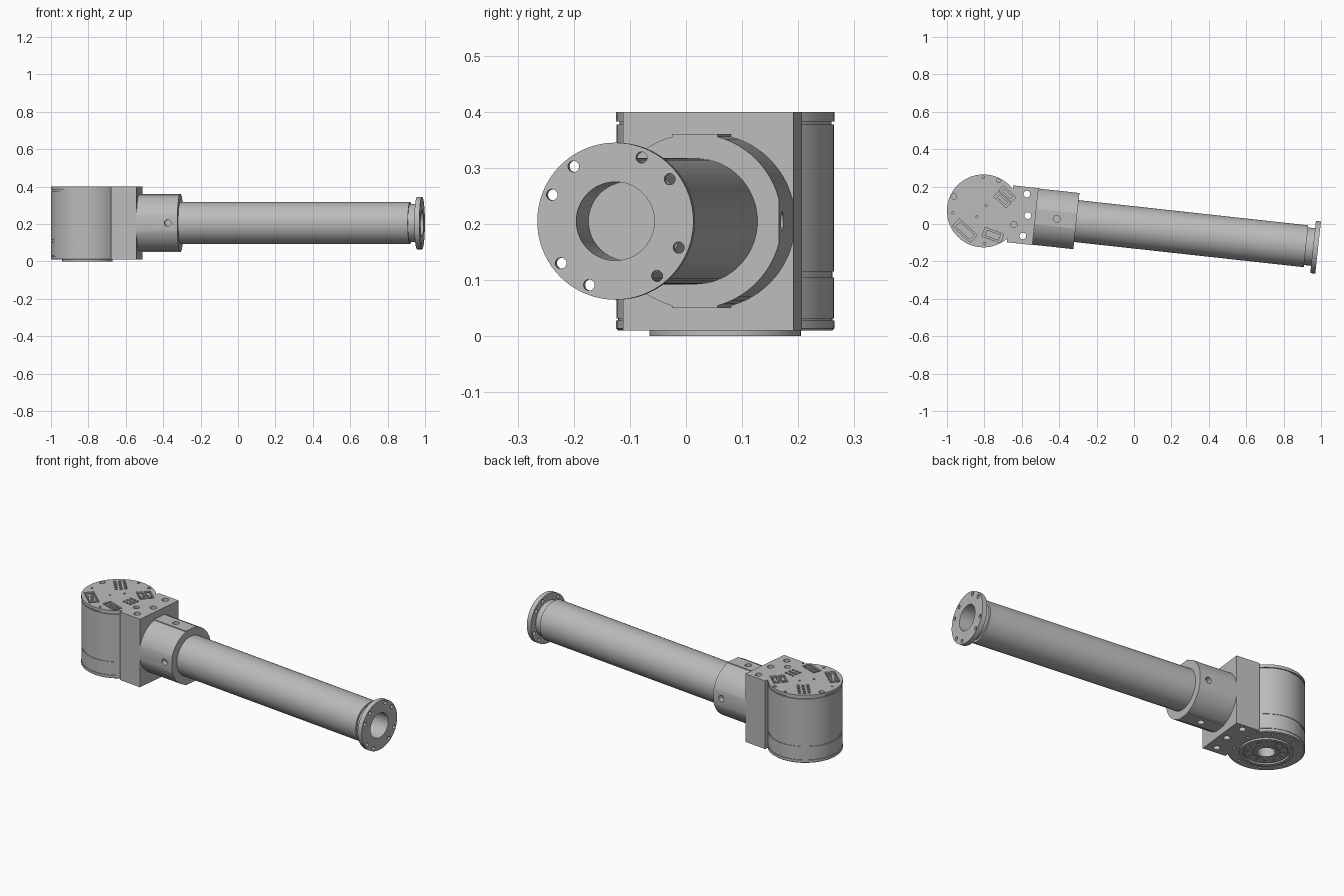
import bpy, bmesh, math
from math import sin, cos, acos, radians
from mathutils import Matrix, Vector

cube = bpy.data.objects.get("Cube")
if cube:
    bpy.data.objects.remove(cube, do_unlink=True)

# Local frame: joint axis at origin, arm along +x
FRAME = Matrix.Translation((-0.805, 0.07, 0)) @ Matrix.Rotation(radians(-6.25), 4, 'Z')
AXIS_Z = 0.205
TO_ARM = Matrix.Translation((0, 0, AXIS_Z)) @ Matrix.Rotation(radians(90), 4, 'Y')

metal = bpy.data.materials.new("machined grey")
metal.use_nodes = True
colour = (0.5, 0.5, 0.5, 1)
metal.diffuse_color = colour
metal.node_tree.nodes["Principled BSDF"].inputs["Base Color"].default_value = colour


def finish(name, bm):
    bmesh.ops.recalc_face_normals(bm, faces=bm.faces[:])
    mesh = bpy.data.meshes.new(name)
    bm.to_mesh(mesh)
    bm.free()
    mesh.materials.append(metal)
    obj = bpy.data.objects.new(name, mesh)
    bpy.context.collection.objects.link(obj)
    obj.matrix_world = FRAME
    return obj


def lathe(name, profile, along_arm=False, steps=72):
    bm = bmesh.new()
    verts = [bm.verts.new((r, 0, h)) for r, h in profile]
    edges = [bm.edges.new(p) for p in zip(verts, verts[1:])]
    bmesh.ops.spin(bm, geom=verts + edges, cent=(0, 0, 0), axis=(0, 0, 1),
                   angle=math.tau, steps=steps)
    bmesh.ops.remove_doubles(bm, verts=bm.verts[:], dist=1e-5)
    if along_arm:
        bm.transform(TO_ARM)
    return finish(name, bm)


def add_box(bm, centre, size, angle=0.0):
    m = Matrix.Translation(centre) @ Matrix.Rotation(radians(angle), 4, 'Z')
    bmesh.ops.create_cube(bm, size=1, matrix=m @ Matrix.Diagonal((*size, 1)))


def add_rod(bm, centre, radius, depth, axis='Z', segments=20):
    turn = {'Z': Matrix(), 'X': Matrix.Rotation(radians(90), 4, 'Y'),
            'Y': Matrix.Rotation(radians(90), 4, 'X')}[axis]
    bmesh.ops.create_cone(bm, cap_ends=True, segments=segments, radius1=radius, radius2=radius,
                          depth=depth, matrix=Matrix.Translation(centre) @ turn)


def carve(targets, bm):
    cutter = finish("cutter", bm)
    cutter.hide_render = True
    for obj in targets:
        mod = obj.modifiers.new("cut", 'BOOLEAN')
        mod.operation, mod.solver, mod.object = 'DIFFERENCE', 'EXACT', cutter
        mod.use_self = True
        bpy.context.view_layer.objects.active = obj
        bpy.ops.object.modifier_apply(modifier="cut")
    bpy.data.objects.remove(cutter, do_unlink=True)


def local(x, y, z=0.4):
    return FRAME.inverted() @ Vector((x, y, z))


# Joint housing with seams and blind bore
housing = lathe("joint_housing", [
    (0, 0.12), (0.045, 0.12), (0.045, 0.01), (0.19, 0.01), (0.195, 0.014), (0.195, 0.028),
    (0.191, 0.028), (0.191, 0.032), (0.194, 0.032), (0.194, 0.105), (0.191, 0.105),
    (0.191, 0.115), (0.194, 0.115), (0.194, 0.377), (0.189, 0.377), (0.189, 0.383),
    (0.195, 0.383), (0.195, 0.4), (0, 0.4)])

# Output rings under the housing
ring = lathe("output_ring", [(0.117, 0.011), (0.117, 0), (0.135, 0), (0.135, 0.011), (0.117, 0.011)])
hub = lathe("output_hub", [(0.045, 0.011), (0.045, 0.004), (0.062, 0.004), (0.062, 0.008),
                           (0.07, 0.008), (0.07, 0.003), (0.108, 0.003), (0.108, 0.011),
                           (0.045, 0.011)])

# Mounting block between housing and clamp
bm = bmesh.new()
add_box(bm, (0.2115, 0, AXIS_Z), (0.137, 0.306, 0.39))
block = finish("mounting_block", bm)

# Clamp collar: round section with side flats and top and bottom pads
R, FLAT, PAD, PAD_TOP = 0.156, 0.151, 0.041, 0.155
a0, a1 = acos(FLAT / R), acos(PAD / R)
quad = [(R * cos(a0 + (a1 - a0) * i / 12), R * sin(a0 + (a1 - a0) * i / 12)) for i in range(13)]
quad.append((PAD, PAD_TOP))
section = quad + [(-y, z) for y, z in reversed(quad)]
section += [(-y, -z) for y, z in section]
bm = bmesh.new()
face = bm.faces.new([bm.verts.new((0.279, y, z + AXIS_Z)) for y, z in section])
ext = bmesh.ops.extrude_face_region(bm, geom=[face])
bmesh.ops.translate(bm, vec=(0.221, 0, 0),
                    verts=[v for v in ext["geom"] if isinstance(v, bmesh.types.BMVert)])
if face.is_valid and not any(len(e.link_faces) < 2 for e in face.edges):
    bmesh.ops.recalc_face_normals(bm, faces=bm.faces[:])
clamp = finish("clamp_collar", bm)

bm = bmesh.new()
for side in (-1, 1):
    add_rod(bm, (0.394, 0, AXIS_Z + side * R), 0.018, 0.06, 'Z')
    add_rod(bm, (0.448, side * FLAT, AXIS_Z), 0.018, 0.06, 'Y')
carve([clamp], bm)

# Arm tube with neck, end flange and bore
tube = lathe("arm_tube", [
    (0, 0.27), (0.1125, 0.27), (0.1125, 1.735), (0.101, 1.735), (0.101, 1.773), (0.14, 1.773),
    (0.14, 1.8), (0.07, 1.8), (0.07, 1.6), (0, 1.6)], along_arm=True)
bm = bmesh.new()
for k in range(4):
    for offset in (37.5, 67.5):
        a = radians(offset + 90 * k)
        add_rod(bm, (1.785, 0.123 * cos(a), AXIS_Z + 0.123 * sin(a)), 0.01, 0.06, 'X')
carve([tube], bm)

# Connector pockets: x, y, length, width, angle
sockets = [(-0.904, -0.035, 0.13, 0.054, -42), (-0.755, -0.06, 0.105, 0.05, -20),
           (-0.677, 0.161, 0.09, 0.034, -42), (-0.705, 0.13, 0.09, 0.034, -42)]
bm = bmesh.new()
for x, y, length, width, angle in sockets:
    add_box(bm, local(x, y), (length, width, 0.028), angle + 6.25)

# Pin fields: x, y, columns, rows, angle
for x, y, cols, rows, angle in [(-0.867, 0.173, 5, 3, -50), (-0.707, 0.04, 3, 3, -10)]:
    turn = Matrix.Rotation(radians(angle), 3, 'Z')
    for i in range(cols):
        for j in range(rows):
            p = turn @ Vector(((i - (cols - 1) / 2) * 0.023, (j - (rows - 1) / 2) * 0.025, 0))
            add_box(bm, local(x + p.x, y + p.y), (0.014, 0.014, 0.016), angle + 6.25)

# Screw holes in the top cover
for x, y, r in [(-0.963, 0.147, 0.015), (-0.805, 0.25, 0.007), (-0.725, 0.232, 0.01),
                (-0.8, -0.105, 0.007), (-0.642, -0.003, 0.017), (-0.968, 0.06, 0.006),
                (-0.79, 0.1, 0.006), (-0.84, 0.04, 0.006)]:
    add_rod(bm, local(x, y), r, 0.026, segments=14)

# Through holes in the block
for x, y in [(-0.573, 0.16), (-0.568, 0.045), (-0.594, -0.064)]:
    add_rod(bm, local(x, y, 0.2), 0.018, 0.6)

# Screw circle in the housing base
for k in range(8):
    a = math.tau * (k + 0.5) / 8
    add_rod(bm, (0.165 * cos(a), 0.165 * sin(a), 0.01), 0.008, 0.03, segments=12)
carve([housing, block], bm)

# Screw circle in the output hub
bm = bmesh.new()
for k in range(12):
    a = math.tau * k / 12
    add_rod(bm, (0.09 * cos(a), 0.09 * sin(a), 0), 0.008, 0.016, segments=12)
carve([hub], bm)

# Connector inserts with rows of contacts
bm = bmesh.new()
for x, y, length, width, angle in sockets:
    add_box(bm, local(x, y, 0.387), (length - 0.026, width - 0.016, 0.022), angle + 6.25)
    turn = Matrix.Rotation(radians(angle), 3, 'Z')
    for i in range(5):
        p = turn @ Vector(((i - 2) * (length - 0.04) / 5, 0, 0))
        add_box(bm, local(x + p.x, y + p.y, 0.398), (0.01, width - 0.024, 0.004), angle + 6.25)
finish("connector_inserts", bm)

# Smooth round surfaces, keep edges sharp
for obj in (housing, ring, hub, clamp, tube):
    bpy.ops.object.select_all(action='DESELECT')
    obj.select_set(True)
    bpy.context.view_layer.objects.active = obj
    bpy.ops.object.shade_smooth_by_angle(angle=radians(30))
